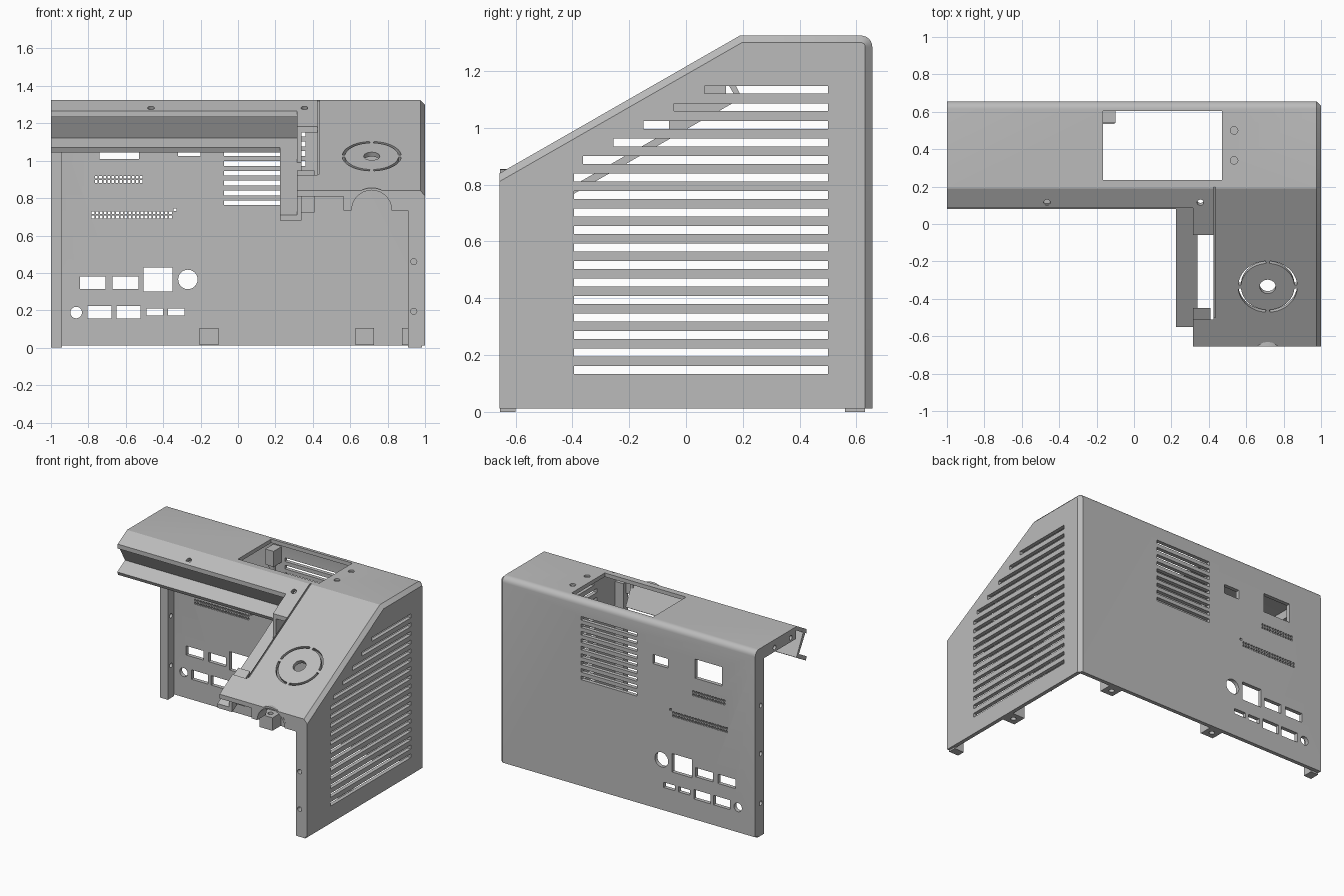
import bpy, bmesh
from math import sin, cos, pi, atan
from mathutils import Matrix, Vector

if "Cube" in bpy.data.objects:
    bpy.data.objects.remove(bpy.data.objects["Cube"])

grey = bpy.data.materials.new("case grey")
grey.use_nodes = True
grey.diffuse_color = (0.5, 0.5, 0.5, 1)
grey.node_tree.nodes["Principled BSDF"].inputs["Base Color"].default_value = (0.5, 0.5, 0.5, 1)

K = 0.573               # slope of the inclined roof
TILT = atan(K)
WALL = 0.027


def roof(y):
    return 1.325 + K * (y - 0.19)


def ledge(y):
    return roof(y) - 0.192


# ---- solids added to a bmesh ----
def loft(bm, sections):
    rings = [[bm.verts.new(p) for p in s] for s in sections]
    n = len(rings[0])
    for a, b in zip(rings, rings[1:]):
        for i in range(n):
            j = (i + 1) % n
            bm.faces.new((a[i], a[j], b[j], b[i]))
    bm.faces.new(rings[0][::-1])
    bm.faces.new(rings[-1])


def prism(bm, pts, x0, x1):
    loft(bm, [[(x, y, z) for y, z in pts] for x in (x0, x1)])


def box(bm, x0, x1, y0, y1, z0, z1):
    prism(bm, [(y0, z0), (y1, z0), (y1, z1), (y0, z1)], x0, x1)


def disc(bm, place, r, h, r2=None, n=24):
    ends = ((r, -h), (r if r2 is None else r2, h))
    loft(bm, [[place @ Vector((q * cos(2 * pi * i / n), q * sin(2 * pi * i / n), z))
               for i in range(n)] for q, z in ends])


def arc(bm, place, r0, r1, h, a0, a1, n=16):
    angles = [a0 + (a1 - a0) * i / n for i in range(n + 1)]
    loft(bm, [[place @ Vector((r * cos(a), r * sin(a), z))
               for r, z in ((r0, -h), (r1, -h), (r1, h), (r0, h))] for a in angles])


def at(x, y, z, turn=0, axis="X"):
    return Matrix.Translation((x, y, z)) @ Matrix.Rotation(turn, 4, axis)


def make(name, bm):
    bmesh.ops.recalc_face_normals(bm, faces=bm.faces)
    mesh = bpy.data.meshes.new(name)
    bm.to_mesh(mesh)
    bm.free()
    mesh.materials.append(grey)
    obj = bpy.data.objects.new(name, mesh)
    bpy.context.collection.objects.link(obj)
    return obj


def cut(obj, bm):
    cutter = make("cutter", bm)
    cutter.hide_render = True
    mod = obj.modifiers.new("cut", "BOOLEAN")
    mod.object, mod.operation, mod.solver = cutter, "DIFFERENCE", "EXACT"
    deps = bpy.context.evaluated_depsgraph_get()
    mesh = bpy.data.meshes.new_from_object(obj.evaluated_get(deps))
    obj.modifiers.clear()
    obj.data = mesh
    bpy.data.objects.remove(cutter)


def profile(d, front=-0.656, bottom=0.012):
    """Side outline of the case, moved inward by d."""
    r = 0.04 - d
    bend = [(0.616 + r * cos(i * pi / 12), 1.285 + r * sin(i * pi / 12)) for i in range(7)]
    drop = d / cos(TILT)
    knee = 0.19 + (drop - d) / K
    return [(front, bottom), (0.656 - d, bottom)] + bend + [(knee, 1.325 - d), (front, roof(front) - drop)]


# ---- main shell: chamfered outer solid, hollowed, then opened ----
bm = bmesh.new()
loft(bm, [[(x, y, z) for y, z in profile(d)] for x, d in ((-1, 0), (0.975, 0), (1, 0.025))])
shell = make("case_shell", bm)

bm = bmesh.new()
prism(bm, profile(WALL, -0.9, -0.3), -1.2, 1 - WALL)
cut(shell, bm)

bm = bmesh.new()
box(bm, -1.2, 0.315, -0.9, 0.085, 0.5, 1.6)
cut(shell, bm)

bm = bmesh.new()
box(bm, 0.2, 0.425, -0.51, -0.06, 0.5, 1.6)            # slot beside the ledge
box(bm, -0.165, 0.47, 0.235, 0.605, 1.2, 1.5)          # roof window
for y in (0.34, 0.5):
    disc(bm, at(0.535, y, 1.325), 0.02, 0.012)
for x in (-0.465, 0.355):
    disc(bm, at(x, 0.115, roof(0.115), TILT), 0.018, 0.06)
dial = at(0.715, -0.335, roof(-0.335), TILT)
disc(bm, dial, 0.043, 0.1)
for q in range(4):
    arc(bm, dial, 0.143, 0.158, 0.06, q * pi / 2 + 0.07, (q + 1) * pi / 2 - 0.07)
cut(shell, bm)

# groove along the sloping panel
bm = bmesh.new()
y0, y1 = -0.5, 0.2
prism(bm, [(y0, roof(y0) - 0.012), (y1, roof(y1) - 0.012), (y1, roof(y1) + 0.05), (y0, roof(y0) + 0.05)], 0.426, 0.436)
cut(shell, bm)

# side ventilation slots, shortened under the slope
bm = bmesh.new()
for i in range(17):
    z = 0.147 + 0.0617 * i
    start = max(-0.395, 0.065 - (16 - i) * 0.107)
    box(bm, 0.9, 1.1, start, 0.5, z - 0.014, z + 0.014)
cut(shell, bm)

# back wall: vents, connector windows and pin holes
bm = bmesh.new()


def window(x0, x1, z0, z1):
    box(bm, x0, x1, 0.6, 0.7, z0, z1)


for i in range(9):
    z = 0.775 + 0.0525 * i
    window(-0.075, 0.36, z - 0.013, z + 0.013)
window(-0.74, -0.53, 1.01, 1.145)
window(-0.32, -0.2, 1.025, 1.09)
window(-0.505, -0.35, 0.3, 0.43)
for x in (-0.845, -0.67):
    window(x, x + 0.137, 0.315, 0.38)
for x in (-0.805, -0.65):
    window(x, x + 0.13, 0.155, 0.222)
for x in (-0.49, -0.375):
    window(x, x + 0.09, 0.173, 0.21)
for x, z, r in ((-0.268, 0.365, 0.052), (-0.865, 0.188, 0.031)):
    disc(bm, at(x, 0.65, z, pi / 2), r, 0.06)
for x, z, count in ((-0.757, 0.9, 12), (-0.775, 0.71, 20)):
    for i in range(count):
        for dz in (-0.011, 0.011):
            c = x + 0.0218 * i
            window(c - 0.007, c + 0.007, z + dz - 0.007, z + dz + 0.007)
window(-0.345, -0.33, 0.73, 0.745)
cut(shell, bm)

# ---- left edge flange: upright and roof strip with screw holes ----
bm = bmesh.new()
prism(bm, [(0.56, 0), (0.63, 0), (0.63, 1.3), (0.2, 1.3), (0.2, 1.24), (0.56, 1.24)], -1, -0.94)
left_flange = make("left_flange", bm)
bm = bmesh.new()
for y, z in ((0.595, 0.23), (0.595, 0.58), (0.595, 0.92), (0.44, 1.27), (0.26, 1.27)):
    disc(bm, at(-0.97, y, z, pi / 2, "Y"), 0.016, 0.1)
cut(left_flange, bm)

# ---- front right flange with screw holes ----
bm = bmesh.new()
box(bm, 0.91, 0.985, -0.655, -0.6, 0, 0.812)
front_flange = make("front_flange", bm)
bm = bmesh.new()
for z in (0.195, 0.46):
    disc(bm, at(0.94, -0.63, z, pi / 2), 0.016, 0.1)
cut(front_flange, bm)

# ---- front lip with an arched recess ----
bm = bmesh.new()
box(bm, 0.565, 0.915, -0.654, -0.63, 0.735, 0.82)
lip = make("front_lip", bm)
for part in (lip, shell):
    bm = bmesh.new()
    disc(bm, at(0.715, -0.65, 0.735, pi / 2), 0.108, 0.06, n=32)
    cut(part, bm)
bm = bmesh.new()
arc(bm, at(0.715, -0.605, 0.735, pi / 2), 0.107, 0.12, 0.05, 0, pi)
make("arch_rim", bm)

# ---- stepped panel seat: riser and ledge under the roof edge ----
bm = bmesh.new()
prism(bm, [(0.085, 1.262), (0.168, 1.12), (0.08, 1.07), (0.092, 1.045), (0.197, 1.106), (0.11, 1.275)], -1, 0.335)
make("panel_step", bm)
bm = bmesh.new()
y0, y1 = -0.55, 0.15
prism(bm, [(y0, ledge(y0) - 0.03), (y1, ledge(y1) - 0.03), (y1, ledge(y1)), (y0, ledge(y0))], 0.225, 0.34)
make("side_ledge", bm)
for name, y0, y1, x1 in (("upper_riser", -0.06, 0.14, 0.34), ("lower_riser", -0.55, -0.51, 0.34),
                         ("lower_block", -0.51, -0.45, 0.41)):
    bm = bmesh.new()
    prism(bm, [(y0, ledge(y0) - 0.01), (y1, ledge(y1) - 0.01), (y1, roof(y1) - 0.01), (y0, roof(y0) - 0.01)], 0.316, x1)
    make(name, bm)

# ---- post in the corner of the roof window ----
bm = bmesh.new()
box(bm, -0.165, -0.1, 0.54, 0.635, 1.17, 1.28)
disc(bm, at(-0.132, 0.573, 1.11), 0.015, 0.06, 0.026, 16)
make("window_post", bm)

# ---- bottom mounting tabs with holes ----
for name, x, y in (("back_tab_left", -0.155, 0.585), ("back_tab_right", 0.678, 0.585), ("side_tab", 0.926, -0.09)):
    bm = bmesh.new()
    box(bm, x - 0.05, x + 0.05, y - 0.05, y + 0.05, 0.014, 0.105)
    tab = make(name, bm)
    bm = bmesh.new()
    disc(bm, at(x, y, 0.04), 0.018, 0.1)
    cut(tab, bm)

# ---- shading ----
for obj in bpy.context.scene.objects:
    obj.select_set(obj.type == "MESH")
bpy.context.view_layer.objects.active = shell
bpy.ops.object.shade_smooth_by_angle(angle=0.5)
